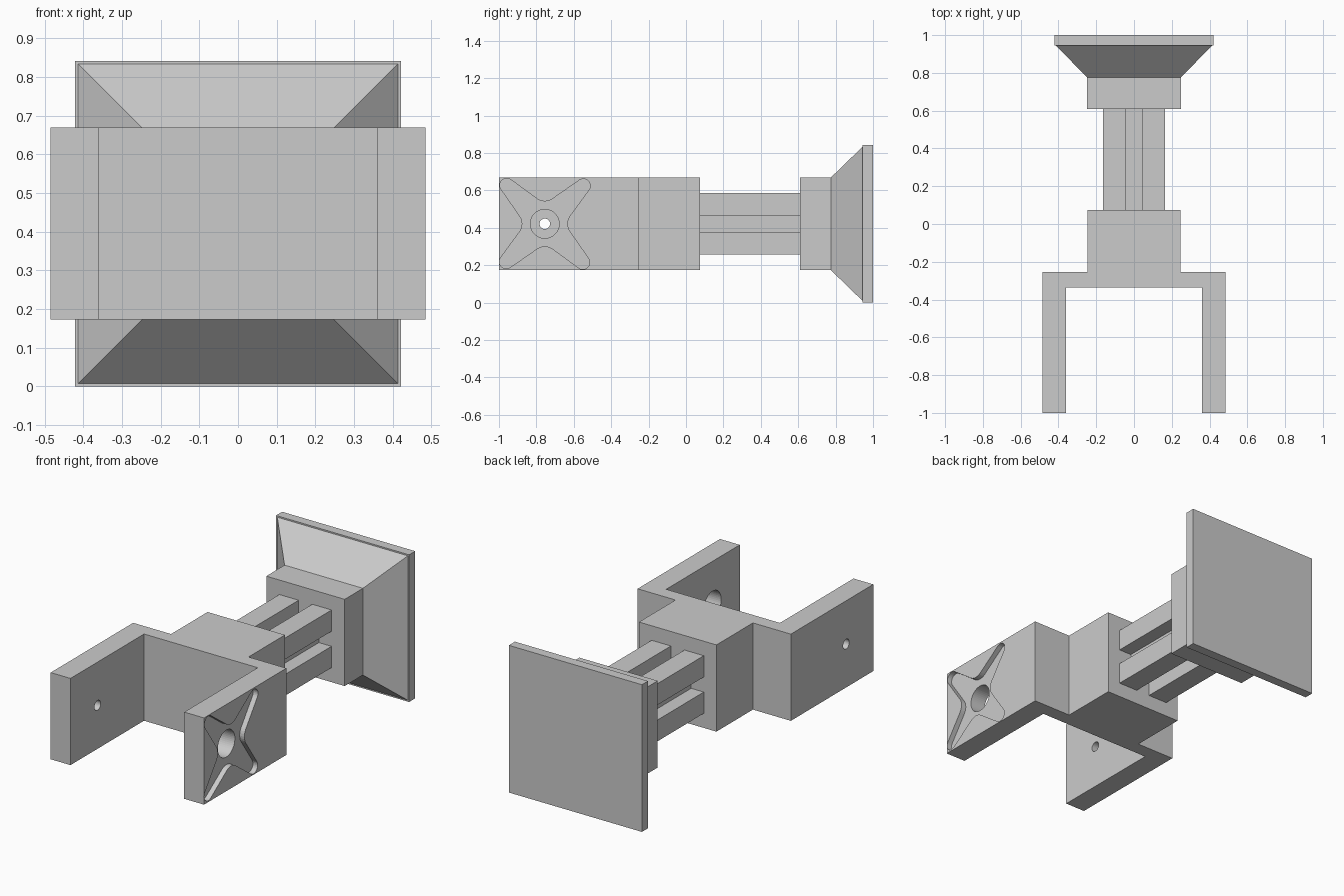
import bpy, bmesh
from math import sin, cos, radians
from mathutils import Vector

default = bpy.data.objects.get("Cube")
if default:
    bpy.data.objects.remove(default, do_unlink=True)

MID = 0.421            # height of the centre line
GREY = (0.6, 0.6, 0.6, 1)
mat = bpy.data.materials.new("grey")
mat.use_nodes = True
mat.diffuse_color = GREY
mat.node_tree.nodes["Principled BSDF"].inputs["Base Color"].default_value = GREY


def finish(name, bm):
    bmesh.ops.recalc_face_normals(bm, faces=bm.faces)
    me = bpy.data.meshes.new(name)
    bm.to_mesh(me)
    bm.free()
    me.materials.append(mat)
    ob = bpy.data.objects.new(name, me)
    bpy.context.collection.objects.link(ob)
    return ob


def prism(name, points, offset):
    """Extrude a closed 3D outline along an offset."""
    bm = bmesh.new()
    face = bm.faces.new([bm.verts.new(p) for p in points])
    ext = bmesh.ops.extrude_face_region(bm, geom=[face], use_keep_orig=True)
    verts = [g for g in ext["geom"] if isinstance(g, bmesh.types.BMVert)]
    bmesh.ops.translate(bm, verts=verts, vec=Vector(offset))
    return finish(name, bm)


def square(h, y):
    return [(x * h, y, MID + z * h) for x, z in ((-1, -1), (1, -1), (1, 1), (-1, 1))]


def block(name, y0, h0, y1, h1):
    """Square section block running along y, tapered if the halves differ."""
    bm = bmesh.new()
    a = [bm.verts.new(p) for p in square(h0, y0)]
    b = [bm.verts.new(p) for p in square(h1, y1)]
    bm.faces.new(a)
    bm.faces.new(b)
    for i in range(4):
        j = (i + 1) % 4
        bm.faces.new((a[i], a[j], b[j], b[i]))
    return finish(name, bm)


def arc(cx, cy, r, a0, a1, n):
    return [(cx + r * cos(radians(a0 + (a1 - a0) * i / n)),
             cy + r * sin(radians(a0 + (a1 - a0) * i / n))) for i in range(n + 1)]


def cut(target, cutter):
    cutter.hide_render = True
    mod = target.modifiers.new("cut", "BOOLEAN")
    mod.object = cutter
    mod.solver = "EXACT"
    bpy.context.view_layer.objects.active = target
    bpy.ops.object.modifier_apply(modifier=mod.name)
    bpy.data.objects.remove(cutter, do_unlink=True)


# Fork bracket: mirrored outline seen from above
half = [(0.245, 0.075), (0.245, -0.255), (0.485, -0.255),
        (0.485, -1), (0.36, -1), (0.36, -0.335)]
outline = half + [(-x, y) for x, y in reversed(half)]
bracket = prism("fork_bracket", [(x, y, MID - 0.248) for x, y in outline], (0, 0, 0.496))

# Star recess and pivot holes in the fork arms
quarter = arc(0.206, 0.203, 0.037, -35, 125, 12) + arc(0, 0.19, 0.07, -55, -125, 6)
star = []
for turn in range(4):
    for y, z in quarter:
        for _ in range(turn):
            y, z = -z, y
        star.append((y, z))


def side_cutter(points, x, depth):
    return prism("cutter", [(x, y - 0.755, z + MID) for y, z in points], (depth, 0, 0))


cut(bracket, side_cutter(star, 0.455, 0.1))
cut(bracket, side_cutter(arc(0, 0, 0.077, 0, 352.5, 47), 0.3, 0.3))
cut(bracket, side_cutter(arc(0, 0, 0.028, 0, 348.75, 31), -0.6, 0.3))

# Slotted column: one side of the section turned four times
side = [(0.165, -0.165), (0.165, -0.043), (0.085, -0.043), (0.085, 0.043), (0.165, 0.043)]
section = []
for turn in range(4):
    for x, z in side:
        for _ in range(turn):
            x, z = -z, x
        section.append((x, 0.075, z + MID))
prism("slotted_column", section, (0, 0.535, 0))

# Collar, flared foot and end plate
block("collar", 0.61, 0.248, 0.775, 0.248)
block("flared_foot", 0.775, 0.248, 0.945, 0.413)
block("end_plate", 0.945, 0.421, 1, 0.421)
